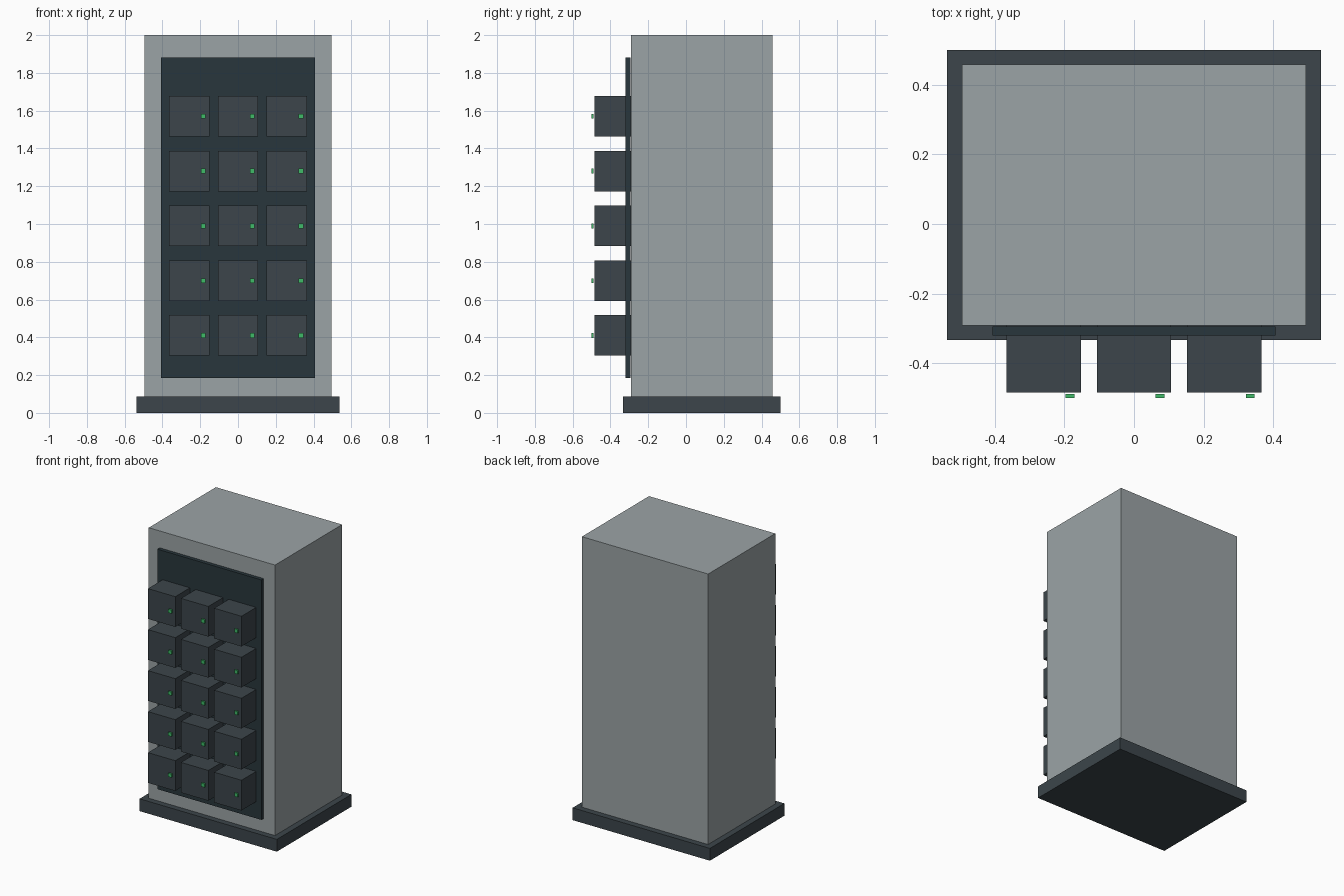
import bpy

if "Cube" in bpy.data.objects:
    bpy.data.objects.remove(bpy.data.objects["Cube"])


def material(name, rgb):
    mat = bpy.data.materials.new(name)
    mat.diffuse_color = (*rgb, 1.0)
    mat.use_nodes = True
    mat.node_tree.nodes["Principled BSDF"].inputs["Base Color"].default_value = mat.diffuse_color
    return mat


def box(name, x, y, z, mat):
    """Box spanning the given (min, max) ranges."""
    spans = (x, y, z)
    bpy.ops.mesh.primitive_cube_add(size=1, location=[(a + b) / 2 for a, b in spans])
    obj = bpy.context.object
    obj.name = name
    obj.scale = [b - a for a, b in spans]
    bpy.ops.object.transform_apply(location=False, rotation=False, scale=True)
    obj.data.materials.append(mat)
    return obj


shell_grey = material("shell_grey", (0.33, 0.37, 0.38))
dark_grey = material("dark_grey", (0.045, 0.06, 0.07))
panel_dark = material("panel_dark", (0.022, 0.037, 0.045))
green = material("indicator_green", (0.05, 0.5, 0.14))

# Plinth, cabinet and front panel
box("plinth", (-0.537, 0.537), (-0.333, 0.50), (0, 0.087), dark_grey)
box("cabinet", (-0.494, 0.494), (-0.292, 0.458), (0.087, 2.0), shell_grey)
box("front_panel", (-0.407, 0.407), (-0.32, -0.294), (0.185, 1.882), panel_dark)

# Grid of drawer modules, each with a small indicator light
HALF = 0.107
LIGHT = 0.0125
for row in range(5):
    z = 0.41 + 0.29 * row
    for col in range(3):
        x = 0.259 * (col - 1)
        box(f"module_{row}_{col}", (x - HALF, x + HALF), (-0.484, -0.292),
            (z - HALF, z + HALF), dark_grey)
        lx = x + 0.075
        box(f"indicator_{row}_{col}", (lx - LIGHT, lx + LIGHT), (-0.50, -0.489),
            (z - LIGHT, z + LIGHT), green)
